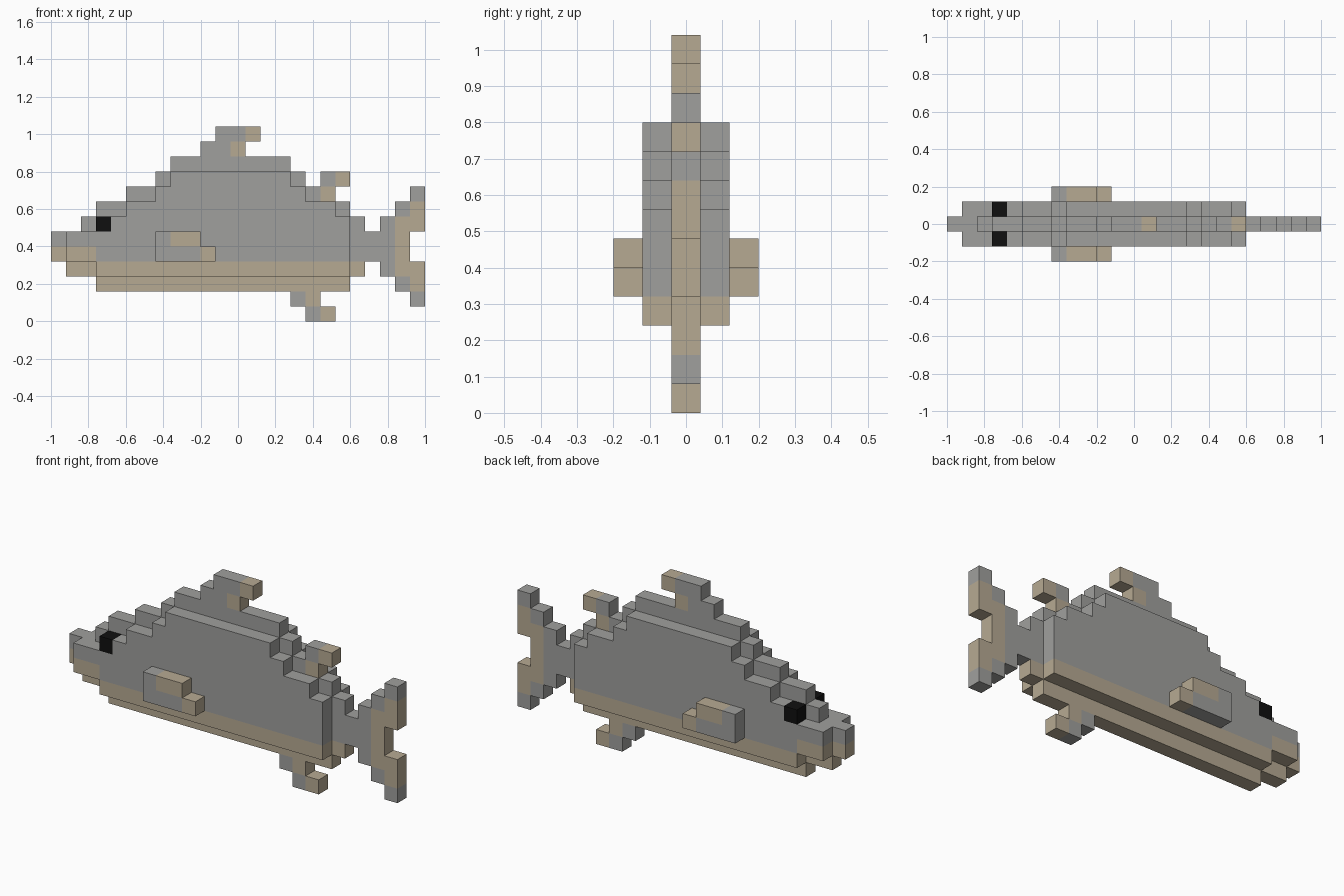
import bpy, bmesh
from mathutils import Vector

if "Cube" in bpy.data.objects:
    bpy.data.objects.remove(bpy.data.objects["Cube"])

U = 0.08  # block size


def material(name, rgb):
    m = bpy.data.materials.new(name)
    m.diffuse_color = (*rgb, 1)
    m.use_nodes = True
    m.node_tree.nodes["Principled BSDF"].inputs["Base Color"].default_value = m.diffuse_color
    return m


MATS = [material("grey", (0.35, 0.35, 0.34)),
        material("tan", (0.47, 0.40, 0.29)),
        material("black", (0.005, 0.005, 0.005))]

parts = {}   # part name -> {cell: material index}
filled = set()


def add_rows(part, layer, bottom, rows):
    """Stack rows of blocks (start column, colours) in a layer, mirrored over y."""
    for k, (start, colours) in enumerate(rows):
        for i, c in enumerate(colours):
            for side in {layer, -layer}:
                cell = (start + i, side, bottom + k)
                parts.setdefault(part, {})[cell] = "GTK".index(c)
                filled.add(cell)


# body core, one block wide
add_rows("body", 0, 2, [(3, "T" * 17), (1, "T" * 20), (0, "TTT" + "G" * 17), (0, "G" * 20),
                        (2, "G" * 19), (3, "G" * 17), (5, "G" * 12), (7, "G" * 10)])
# body flanks
add_rows("body", 1, 3, [(3, "T" * 17), (1, "TT" + "G" * 17), (1, "G" * 19),
                        (4, "G" * 16), (5, "G" * 14), (7, "G" * 10), (8, "G" * 8)])
# eyes
add_rows("eyes", 1, 6, [(3, "K")])
# fins
add_rows("pectoral_fins", 2, 4, [(7, "GGGT"), (7, "GTT")])
add_rows("dorsal_fin", 0, 10, [(8, "G" * 8), (10, "GGT"), (11, "GGT")])
add_rows("rear_dorsal_fin", 0, 8, [(17, "GT"), (18, "GT")])
add_rows("anal_fin", 0, 0, [(17, "GT"), (16, "GT")])
# tail, symmetrical top to bottom
lobe = [(24, "G"), (23, "GT"), (22, "GTT"), (20, "GGGT")]
add_rows("tail_fin", 0, 1, lobe + lobe[::-1])


def build(name, cells):
    """Skin the exposed sides of the blocks and merge flat areas."""
    bm = bmesh.new()
    for cell, mat in cells.items():
        centre = Vector((cell[0] - 12, cell[1], cell[2] + 0.5))
        for axis in range(3):
            for sign in (-1, 1):
                near = list(cell)
                near[axis] += sign
                if tuple(near) in filled:
                    continue
                n, a, b = Vector(), Vector(), Vector()
                n[axis] = sign * 0.5
                a[(axis + 1) % 3] = 0.5
                b[(axis + 2) % 3] = 0.5 * sign
                quad = [centre + n + s * a + t * b
                        for s, t in ((-1, -1), (1, -1), (1, 1), (-1, 1))]
                f = bm.faces.new([bm.verts.new(p * U) for p in quad])
                f.material_index = mat
    bmesh.ops.remove_doubles(bm, verts=bm.verts, dist=0.001)
    bmesh.ops.dissolve_limit(bm, angle_limit=0.01, verts=bm.verts, edges=bm.edges,
                             delimit={'MATERIAL'})
    mesh = bpy.data.meshes.new(name)
    bm.to_mesh(mesh)
    bm.free()
    for m in MATS:
        mesh.materials.append(m)
    bpy.context.collection.objects.link(bpy.data.objects.new(name, mesh))


for name, cells in parts.items():
    build(name, cells)
